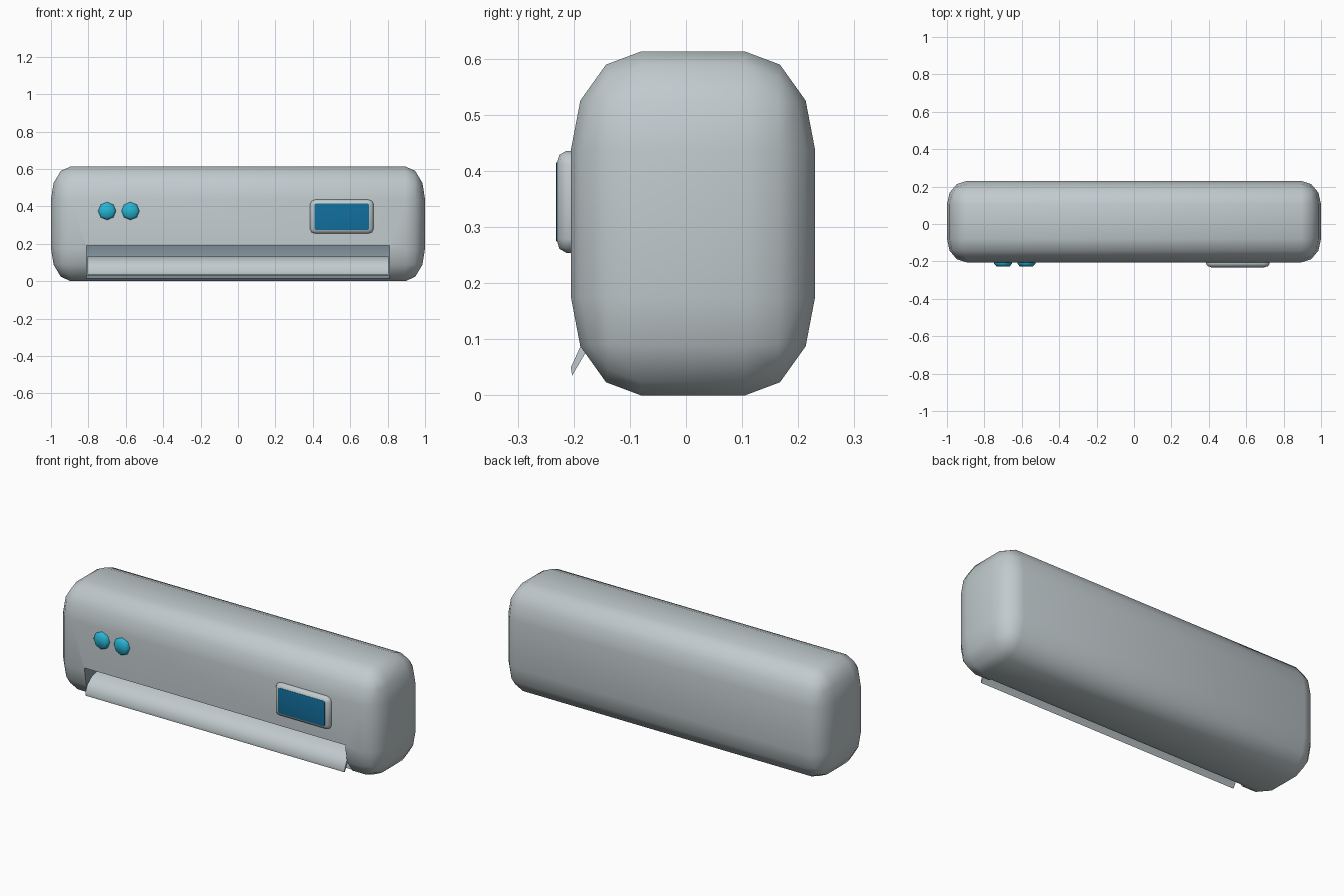
import bpy, bmesh, math
from mathutils import Vector

if "Cube" in bpy.data.objects:
    bpy.data.objects.remove(bpy.data.objects["Cube"])


def material(name, color):
    m = bpy.data.materials.new(name)
    m.diffuse_color = (*color, 1)
    m.use_nodes = True
    m.node_tree.nodes["Principled BSDF"].inputs["Base Color"].default_value = m.diffuse_color
    return m


casing = material("casing grey", (0.53, 0.59, 0.61))
duct = material("duct grey", (0.27, 0.35, 0.40))
teal = material("button teal", (0.02, 0.46, 0.66))
blue = material("screen blue", (0.006, 0.16, 0.34))


def finish(bm, name, mat, angle=45):
    bmesh.ops.recalc_face_normals(bm, faces=bm.faces)
    me = bpy.data.meshes.new(name)
    bm.to_mesh(me)
    bm.free()
    ob = bpy.data.objects.new(name, me)
    bpy.context.collection.objects.link(ob)
    me.materials.append(mat)
    smooth(ob, angle)
    return ob


def smooth(ob, angle):
    bpy.ops.object.select_all(action='DESELECT')
    ob.select_set(True)
    bpy.context.view_layer.objects.active = ob
    bpy.ops.object.shade_smooth_by_angle(angle=math.radians(angle))


def rounded_box(lo, hi, radii, segments):
    """Box bevelled on all edges, with a separate radius along each axis."""
    lo, hi, radii = Vector(lo), Vector(hi), Vector(radii)
    bm = bmesh.new()
    bmesh.ops.create_cube(bm, size=1)
    for v in bm.verts:
        v.co = Vector(c * (h - l) / r for c, l, h, r in zip(v.co, lo, hi, radii))
    bmesh.ops.bevel(bm, geom=bm.edges[:], offset=1, offset_type='OFFSET',
                    segments=segments, profile=0.5, affect='EDGES')
    for v in bm.verts:
        v.co = Vector(c * r for c, r in zip(v.co, radii)) + (lo + hi) / 2
    return bm


def extrude_x(profile, half):
    """Prism along x from a (y, z) outline."""
    bm = bmesh.new()
    face = bm.faces.new([bm.verts.new((-half, y, z)) for y, z in profile])
    new = bmesh.ops.extrude_face_region(bm, geom=[face])["geom"]
    for v in new:
        if isinstance(v, bmesh.types.BMVert):
            v.co.x = half
    return bm


# casing with the air outlet cut along its lower front
body = finish(rounded_box((-1, -0.205, 0), (1, 0.23, 0.613),
                          (0.105, 0.125, 0.175), 3), "casing", casing)
body.data.materials.append(duct)
cutter = finish(extrude_x([(-0.3, 0.19), (-0.09, 0.19), (-0.07, 0.12),
                           (-0.09, 0.03), (-0.12, 0.015), (-0.3, 0.015)], 0.81),
                "outlet_cutter", duct)
cutter.hide_render = True
mod = body.modifiers.new("outlet", 'BOOLEAN')
mod.object = cutter
mod.operation = 'DIFFERENCE'
mod.solver = 'EXACT'
mod.material_mode = 'TRANSFER'
bpy.context.view_layer.objects.active = body
bpy.ops.object.modifier_apply(modifier="outlet")
bpy.data.objects.remove(cutter)
smooth(body, 45)

# curved flap hanging open in the outlet
outer = [(-0.205, 0.05), (-0.186, 0.092), (-0.15, 0.12), (-0.10, 0.132)]
inner = [(-0.10, 0.118), (-0.145, 0.107), (-0.176, 0.081), (-0.203, 0.035)]
finish(extrude_x(outer + inner, 0.805), "outlet_flap", casing)

# display frame and screen plate
finish(rounded_box((0.385, -0.231, 0.254), (0.725, -0.18, 0.436),
                   (0.03, 0.018, 0.025), 2), "display_frame", casing)
finish(rounded_box((0.41, -0.232, 0.274), (0.70, -0.226, 0.416),
                   (0.006, 0.001, 0.006), 1), "display_screen", blue)

# two domed round buttons
for i, x in enumerate((-0.70, -0.575)):
    bm = bmesh.new()
    rings = []
    for r, y in ((0.048, -0.19), (0.048, -0.213), (0.036, -0.226)):
        rings.append([bm.verts.new((x + r * math.cos(a * math.pi / 4), y,
                                    0.375 + r * math.sin(a * math.pi / 4)))
                      for a in range(8)])
    for a, b in zip(rings, rings[1:]):
        for k in range(8):
            n = (k + 1) % 8
            bm.faces.new((a[k], a[n], b[n], b[k]))
    bm.faces.new(rings[0])
    bm.faces.new(rings[-1])
    finish(bm, f"button_{i + 1}", teal, 60)
